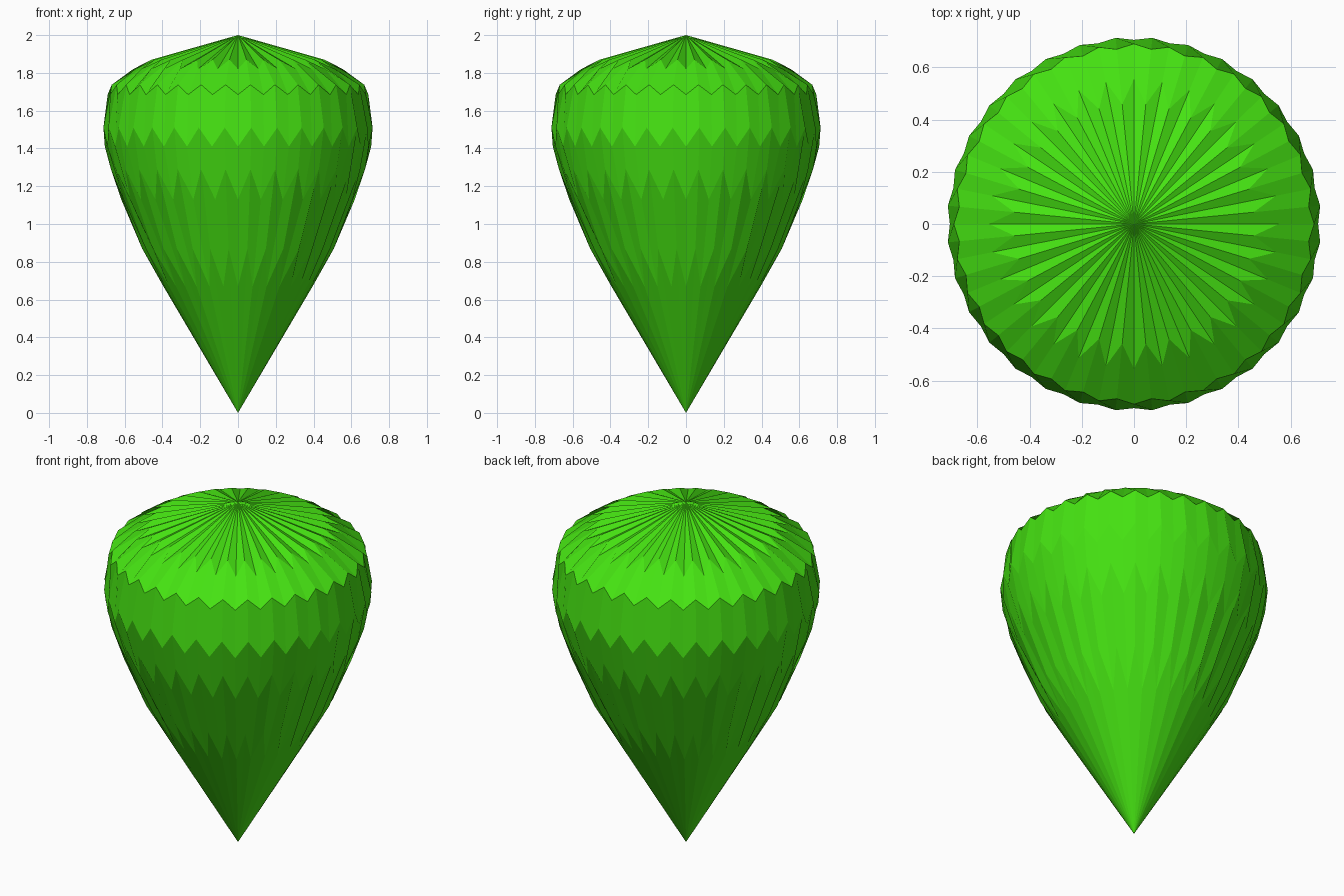
import bpy, bmesh, math

if "Cube" in bpy.data.objects:
    bpy.data.objects.remove(bpy.data.objects["Cube"])

# Two staggered column profiles (radius, height), alternating around the axis
ODD = [(0.46, 1.87), (0.672, 1.737), (0.716, 1.51), (0.676, 1.29), (0.51, 0.87)]
EVEN = [(0.555, 1.82), (0.69, 1.685), (0.705, 1.41), (0.618, 1.13), (0.395, 0.67)]
COLUMNS = 64

green = bpy.data.materials.new("leaf green")
green.diffuse_color = (0.06, 0.76, 0.006, 1)
green.use_nodes = True
green.node_tree.nodes["Principled BSDF"].inputs["Base Color"].default_value = green.diffuse_color

# Pointed drop body with zigzag facet rows
bm = bmesh.new()
top = bm.verts.new((0, 0, 2))
tip = bm.verts.new((0, 0, 0))
cols = []
for i in range(COLUMNS):
    a = 2 * math.pi * i / COLUMNS
    cols.append([bm.verts.new((r * math.cos(a), r * math.sin(a), z))
                 for r, z in (ODD if i % 2 else EVEN)])
for i in range(COLUMNS):
    c, d = cols[i], cols[(i + 1) % COLUMNS]
    bm.faces.new((top, c[0], d[0]))
    for k in range(len(c) - 1):
        bm.faces.new((c[k], c[k + 1], d[k + 1], d[k]))
    bm.faces.new((c[-1], tip, d[-1]))
bmesh.ops.recalc_face_normals(bm, faces=bm.faces)

mesh = bpy.data.meshes.new("drop_body")
bm.to_mesh(mesh)
bm.free()
mesh.materials.append(green)
bpy.context.collection.objects.link(bpy.data.objects.new("drop_body", mesh))
